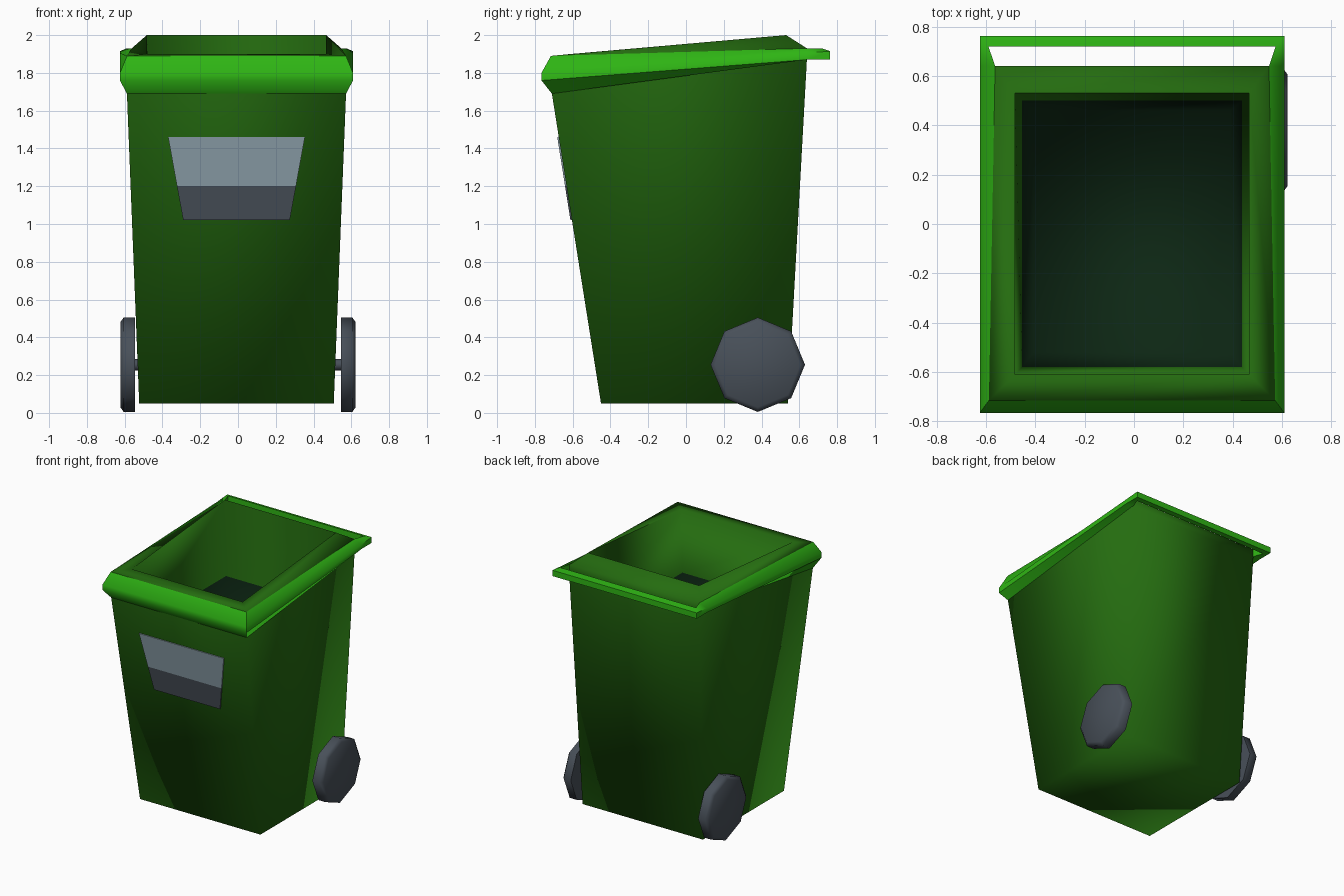
import bpy, bmesh, math
from mathutils import Vector

cube = bpy.data.objects.get("Cube")
if cube:
    bpy.data.objects.remove(cube, do_unlink=True)

CX = -0.008  # the tub sits a touch off the wheel centre


def material(name, r, g, b):
    m = bpy.data.materials.new(name)
    m.use_nodes = True
    m.diffuse_color = (r, g, b, 1)
    m.node_tree.nodes["Principled BSDF"].inputs["Base Color"].default_value = (r, g, b, 1)
    return m


body_green = material("body green", 0.018, 0.15, 0.005)
rim_green = material("rim green", 0.028, 0.46, 0.007)
inside_dark = material("inside dark green", 0.004, 0.02, 0.007)
slate = material("slate grey", 0.065, 0.08, 0.10)
pale = material("pale blue grey", 0.27, 0.36, 0.41)


def finish(name, bm, mats, angle):
    bmesh.ops.recalc_face_normals(bm, faces=bm.faces)
    me = bpy.data.meshes.new(name)
    bm.to_mesh(me)
    bm.free()
    for m in mats:
        me.materials.append(m)
    ob = bpy.data.objects.new(name, me)
    bpy.context.collection.objects.link(ob)
    bpy.ops.object.select_all(action='DESELECT')
    ob.select_set(True)
    bpy.context.view_layer.objects.active = ob
    bpy.ops.object.shade_smooth_by_angle(angle=math.radians(angle))
    return ob


def ring(bm, half):
    """Mirror (x, y, z) points from front to back into a closed loop."""
    pts = [(CX + x, y, z) for x, y, z in half]
    pts += [(CX - x, y, z) for x, y, z in reversed(half)]
    return [bm.verts.new(p) for p in pts]


def bridge(bm, a, b, mat=0):
    n = len(a)
    for i in range(n):
        j = (i + 1) % n
        bm.faces.new((a[i], a[j], b[j], b[i])).material_index = mat


# Tub with sloping collar and hollow inside: front and back corner of each level
bm = bmesh.new()
levels = [
    [(0.515, -0.45, 0.05), (0.515, 0.54, 0.05)],    # foot
    [(0.58, -0.71, 1.69), (0.56, 0.64, 1.87)],      # under rim
    [(0.58, -0.715, 1.89), (0.555, 0.64, 1.93)],    # collar outside
    [(0.475, -0.61, 1.90), (0.475, 0.53, 2.0)],     # opening
    [(0.445, -0.58, 1.43), (0.445, 0.50, 1.43)],    # inner wall
    [(0.40, -0.52, 0.65), (0.40, 0.46, 0.65)],      # inner floor
]
rings = [ring(bm, lv) for lv in levels]
for i in range(len(rings) - 1):
    bridge(bm, rings[i], rings[i + 1], 1 if i == 4 else 0)
bm.faces.new(rings[0])
bm.faces.new(rings[-1]).material_index = 1
finish("tub", bm, [body_green, inside_dark], 95)

# Rim tube, running past the tub at the back to form the handle bar
bm = bmesh.new()
section = [
    [(0.58, -0.71, 1.69), (0.555, 0.64, 1.87), (0.582, 0.72, 1.87)],
    [(0.617, -0.765, 1.76), (0.617, 0.64, 1.87), (0.617, 0.762, 1.87)],
    [(0.617, -0.765, 1.80), (0.617, 0.64, 1.905), (0.617, 0.762, 1.915)],
    [(0.58, -0.715, 1.89), (0.555, 0.64, 1.93), (0.582, 0.72, 1.93)],
]
rings = [ring(bm, s) for s in section]
for i in range(4):
    bridge(bm, rings[i], rings[(i + 1) % 4])
finish("rim", bm, [rim_green], 50)


# Front label plates, lying on the sloped front
def front_y(z):
    return -0.45 - 0.26 * (z - 0.05) / 1.64


def plate(name, z0, z1, w0, w1, mat):
    bm = bmesh.new()
    loops = []
    for out in (0.008, 0.0):
        loops.append([bm.verts.new((CX + x, front_y(z) - out, z)) for x, z in
                      ((-w0, z0), (w0, z0), (w1, z1), (-w1, z1))])
    bridge(bm, *loops)
    for lp in loops:
        bm.faces.new(lp)
    finish(name, bm, [mat], 30)


plate("label_upper", 1.20, 1.46, 0.315, 0.362, pale)
plate("label_lower", 1.02, 1.20, 0.282, 0.315, slate)


# Eight-sided wheels with a chamfered outer edge, and the axle
def disc_stack(name, stations, sides, angle):
    bm = bmesh.new()
    loops = []
    for x, r in stations:
        loops.append([bm.verts.new((x, 0.38 + r * math.cos(math.tau * k / sides),
                                    0.255 + r * math.sin(math.tau * k / sides)))
                      for k in range(sides)])
    for a, b in zip(loops, loops[1:]):
        bridge(bm, a, b)
    bm.faces.new(loops[0])
    bm.faces.new(loops[-1])
    finish(name, bm, [slate], angle)


for side, name in ((1, "left_wheel"), (-1, "right_wheel")):
    disc_stack(name, [(side * 0.545, 0.25), (side * 0.605, 0.25), (side * 0.623, 0.225)], 8, 60)
disc_stack("axle", [(-0.56, 0.03), (0.56, 0.03)], 8, 60)
